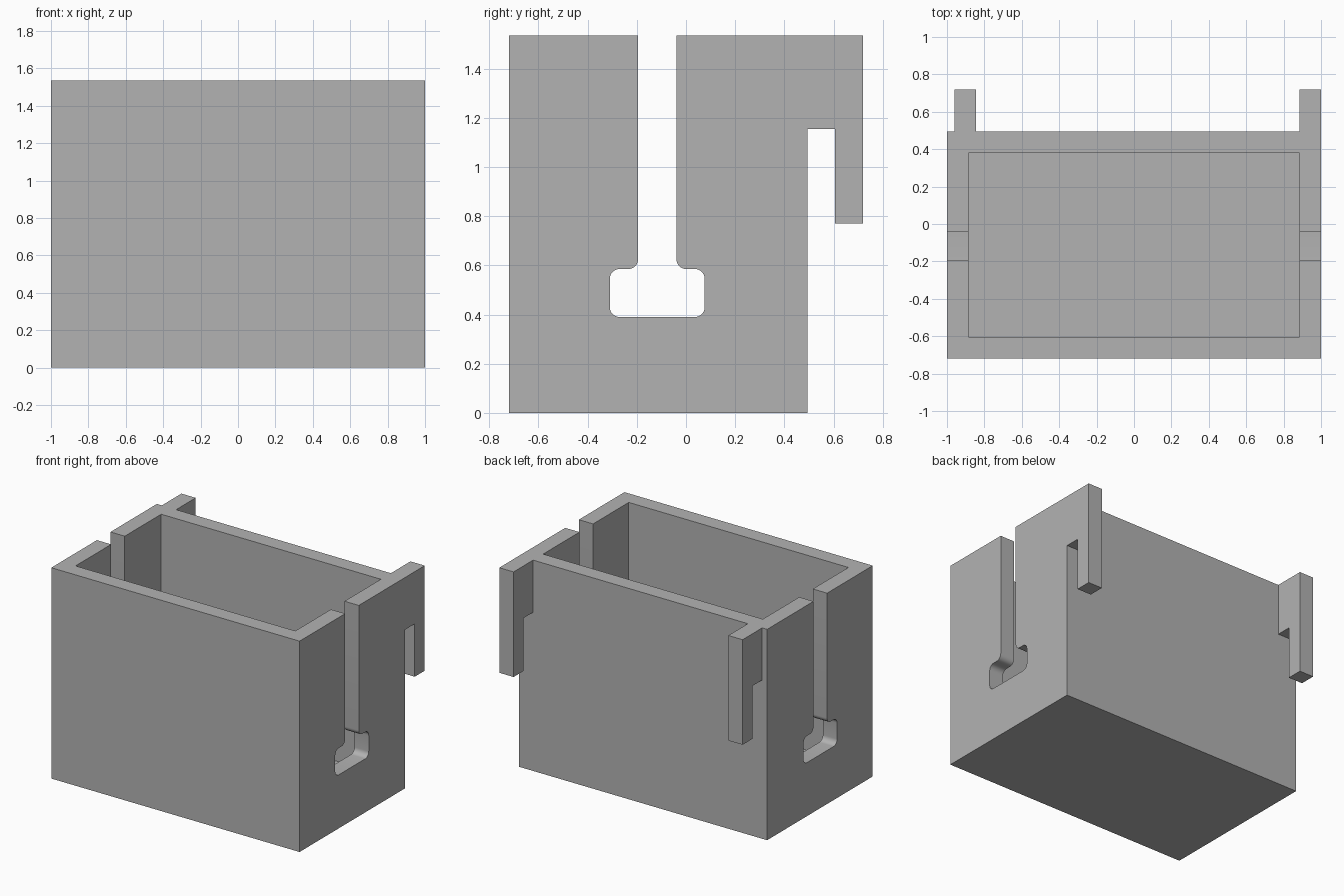
import bpy, bmesh, math

cube = bpy.data.objects.get("Cube")
if cube:
    bpy.data.objects.remove(cube, do_unlink=True)

grey = bpy.data.materials.new("plain grey")
grey.use_nodes = True
grey.diffuse_color = (0.45, 0.45, 0.45, 1)
grey.node_tree.nodes["Principled BSDF"].inputs["Base Color"].default_value = grey.diffuse_color

WALL = 0.115
TOP = 1.535
FRONT, BACK, HOOK_END = -0.72, 0.495, 0.72


def prism(name, profile, x0, x1):
    """Extrude a (y, z) outline from x0 to x1."""
    bm = bmesh.new()
    face = bm.faces.new([bm.verts.new((x0, y, z)) for y, z in profile])
    new = bmesh.ops.extrude_face_region(bm, geom=[face])["geom"]
    bmesh.ops.translate(bm, vec=(x1 - x0, 0, 0),
                        verts=[v for v in new if isinstance(v, bmesh.types.BMVert)])
    bmesh.ops.recalc_face_normals(bm, faces=bm.faces)
    mesh = bpy.data.meshes.new(name)
    bm.to_mesh(mesh)
    bm.free()
    mesh.materials.append(grey)
    obj = bpy.data.objects.new(name, mesh)
    bpy.context.collection.objects.link(obj)
    return obj


def rect(y0, y1, z0, z1):
    return [(y0, z0), (y1, z0), (y1, z1), (y0, z1)]


def arc(cy, cz, r, start, end, steps=8):
    angles = [math.radians(start + (end - start) * i / steps) for i in range(steps + 1)]
    return [(cy + r * math.cos(a), cz + r * math.sin(a)) for a in angles]


def combine(target, other, operation):
    mod = target.modifiers.new(operation.lower(), "BOOLEAN")
    mod.object, mod.operation, mod.solver = other, operation, "EXACT"
    bpy.context.view_layer.objects.active = target
    bpy.ops.object.modifier_apply(modifier=mod.name)
    bpy.data.objects.remove(other, do_unlink=True)


# Open container
body = prism("container", rect(FRONT, BACK, 0, TOP), -1, 1)
cavity = prism("cavity_cutter", rect(FRONT + WALL, BACK - WALL, WALL, TOP + 0.2),
               WALL - 1, 1 - WALL)
combine(body, cavity, "DIFFERENCE")

# Slot through both side walls: narrow neck above a rounded opening
mid, neck, half, r = -0.117, 0.078, 0.193, 0.04
low, high = 0.39, 0.585
side = (arc(mid + half - r, low + r, r, -90, 0)
        + arc(mid + half - r, high - r, r, 0, 90)
        + arc(mid + neck + r, high + r, r, 270, 180)
        + [(mid + neck, TOP + 0.2)])
slot = side + [(2 * mid - y, z) for y, z in reversed(side)]
combine(body, prism("slot_cutter", slot, -1.2, 1.2), "DIFFERENCE")

# Hanging hooks on the back, the left one flush with the side wall
hook = [(BACK - 0.05, TOP), (BACK - 0.05, 1.155), (0.605, 1.155),
        (0.605, 0.77), (HOOK_END, 0.77), (HOOK_END, TOP)]
for x in (-0.96, 1 - WALL):
    combine(body, prism("hook", hook, x, x + WALL), "UNION")

# Smooth only the rounded slot corners
bpy.ops.object.select_all(action="DESELECT")
body.select_set(True)
bpy.context.view_layer.objects.active = body
bpy.ops.object.shade_smooth_by_angle(angle=math.radians(30))
